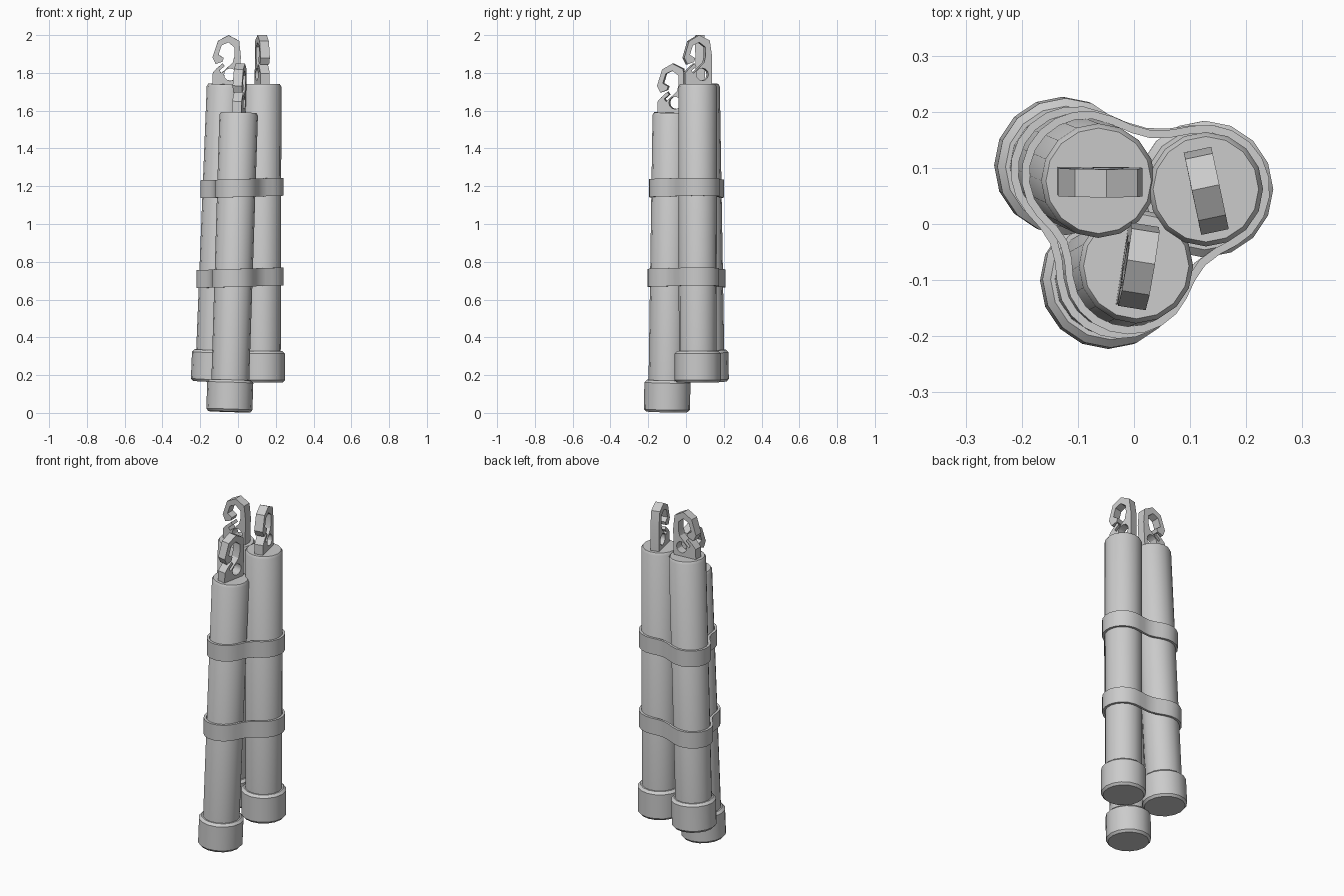
import bpy, bmesh, math
from mathutils import Vector, Matrix

if "Cube" in bpy.data.objects:
    bpy.data.objects.remove(bpy.data.objects["Cube"])

grey = bpy.data.materials.new("light grey metal")
grey.diffuse_color = (0.6, 0.6, 0.6, 1)
grey.use_nodes = True
grey.node_tree.nodes["Principled BSDF"].inputs["Base Color"].default_value = grey.diffuse_color


def finish(ob):
    bpy.ops.object.select_all(action='DESELECT')
    ob.select_set(True)
    bpy.context.view_layer.objects.active = ob
    bpy.ops.object.shade_smooth_by_angle(angle=math.radians(30))
    return ob


def from_bmesh(bm, name):
    bmesh.ops.recalc_face_normals(bm, faces=bm.faces)
    me = bpy.data.meshes.new(name)
    bm.to_mesh(me)
    bm.free()
    me.materials.append(grey)
    ob = bpy.data.objects.new(name, me)
    bpy.context.collection.objects.link(ob)
    return finish(ob)


def lathe(name, profile, mat, sides=16):
    """Closed solid of revolution from (radius, height) pairs."""
    bm = bmesh.new()
    rings = []
    for r, h in profile:
        rings.append([bm.verts.new(mat @ Vector((
            r * math.cos(2 * math.pi * i / sides),
            r * math.sin(2 * math.pi * i / sides), h))) for i in range(sides)])
    for a, b in zip(rings, rings[1:]):
        for i in range(sides):
            j = (i + 1) % sides
            bm.faces.new((a[i], a[j], b[j], b[i]))
    bm.faces.new(rings[0][::-1])
    bm.faces.new(rings[-1])
    return from_bmesh(bm, name)


# Snap-hook silhouette: body, lower jaw, inner loop, hook tip, outer loop
CLIP = [(-.073, -.01), (-.073, .058), (-.055, .08), (-.022, .11), (-.012, .095),
        (-.038, .072), (-.028, .058), (.0, .085), (.03, .115), (.038, .15),
        (.036, .197), (.003, .222), (-.032, .205), (-.047, .155), (-.018, .138),
        (-.025, .118), (-.06, .105), (-.078, .14), (-.052, .228), (.003, .26),
        (.06, .232), (.072, .15), (.072, -.01)]


def clip(name, mat, angle):
    cu = bpy.data.curves.new(name, 'CURVE')
    cu.dimensions = '2D'
    cu.fill_mode = 'BOTH'
    cu.extrude = 0.025
    hole = [(.02 + .033 * math.cos(math.pi * i / 6), .052 + .033 * math.sin(math.pi * i / 6))
            for i in range(12)]
    for pts in (CLIP, hole):
        sp = cu.splines.new('POLY')
        sp.points.add(len(pts) - 1)
        for p, (u, w) in zip(sp.points, pts):
            p.co = (u, w, 0, 1)
        sp.use_cyclic_u = True
    cu.materials.append(grey)
    ob = bpy.data.objects.new(name, cu)
    bpy.context.collection.objects.link(ob)
    bpy.ops.object.select_all(action='DESELECT')
    ob.select_set(True)
    bpy.context.view_layer.objects.active = ob
    bpy.ops.object.convert(target='MESH')
    ob = bpy.context.view_layer.objects.active
    ob.data.transform(mat @ Matrix.Rotation(angle, 4, 'Z') @ Matrix.Rotation(math.pi / 2, 4, 'X'))
    finish(ob)


# Three tubes: base centre, top centre, clip heading
TUBES = [("right", Vector((.126, .062, .16)), Vector((.128, .062, 1.74)), 102),
         ("left", Vector((-.128, .105, .165)), Vector((-.063, .077, 1.74)), 0),
         ("front", Vector((-.046, -.101, .006)), Vector((.004, -.075, 1.59)), 81)]

for label, base, top, heading in TUBES:
    axis = top - base
    rot = axis.to_track_quat('Z', 'Y').to_matrix().to_4x4()
    # keep the side facets aligned with the world axes
    rot = Vector((0, 0, 1)).rotation_difference(axis).to_matrix().to_4x4()
    m = Matrix.Translation(base) @ rot
    L = axis.length
    lathe(label + "_tube", [(.1, .1), (.102, L - .014), (.094, L)], m)
    lathe(label + "_end_cap", [(.111, 0), (.122, .013), (.122, .155), (.108, .168)], m)
    clip(label + "_clip", Matrix.Translation(top) @ rot, math.radians(heading))


def strap(name, z, height=0.095, radius=0.115, thick=0.014, sag=0.022):
    """Band wrapped round the three tubes, dipping in between them."""
    cs = []
    for _, base, top, _ in TUBES:
        c = base.lerp(top, (z - base.z) / (top.z - base.z))
        cs.append(Vector((c.x, c.y)))
    # outward normal of the span from each tube to the next
    angs = []
    for i in range(3):
        d = cs[(i + 1) % 3] - cs[i]
        angs.append(math.atan2(-d.x, d.y))
    path = []  # (point, outward normal)
    for i in range(3):
        a0, a1 = angs[i - 1], angs[i]
        while a1 < a0:
            a1 += 2 * math.pi
        for k in range(8):
            a = a0 + (a1 - a0) * k / 7
            n = Vector((math.cos(a), math.sin(a)))
            path.append((cs[i] + n * radius, n))
        n = Vector((math.cos(a1), math.sin(a1)))
        for k in range(1, 6):
            t = k / 6
            p = cs[i].lerp(cs[(i + 1) % 3], t) + n * (radius - sag * math.sin(math.pi * t) ** 2)
            path.append((p, n))
    bm = bmesh.new()
    loops = []
    for p, n in path:
        zc = z + 0.03 * p.x
        q = p - n * thick
        h = height / 2
        loops.append([bm.verts.new(v) for v in (
            (p.x, p.y, zc - h), (p.x, p.y, zc + h), (q.x, q.y, zc + h), (q.x, q.y, zc - h))])
    for i, a in enumerate(loops):
        b = loops[(i + 1) % len(loops)]
        for k in range(4):
            j = (k + 1) % 4
            bm.faces.new((a[k], b[k], b[j], a[j]))
    from_bmesh(bm, name)


strap("upper_strap", 1.19)
strap("lower_strap", 0.715)
